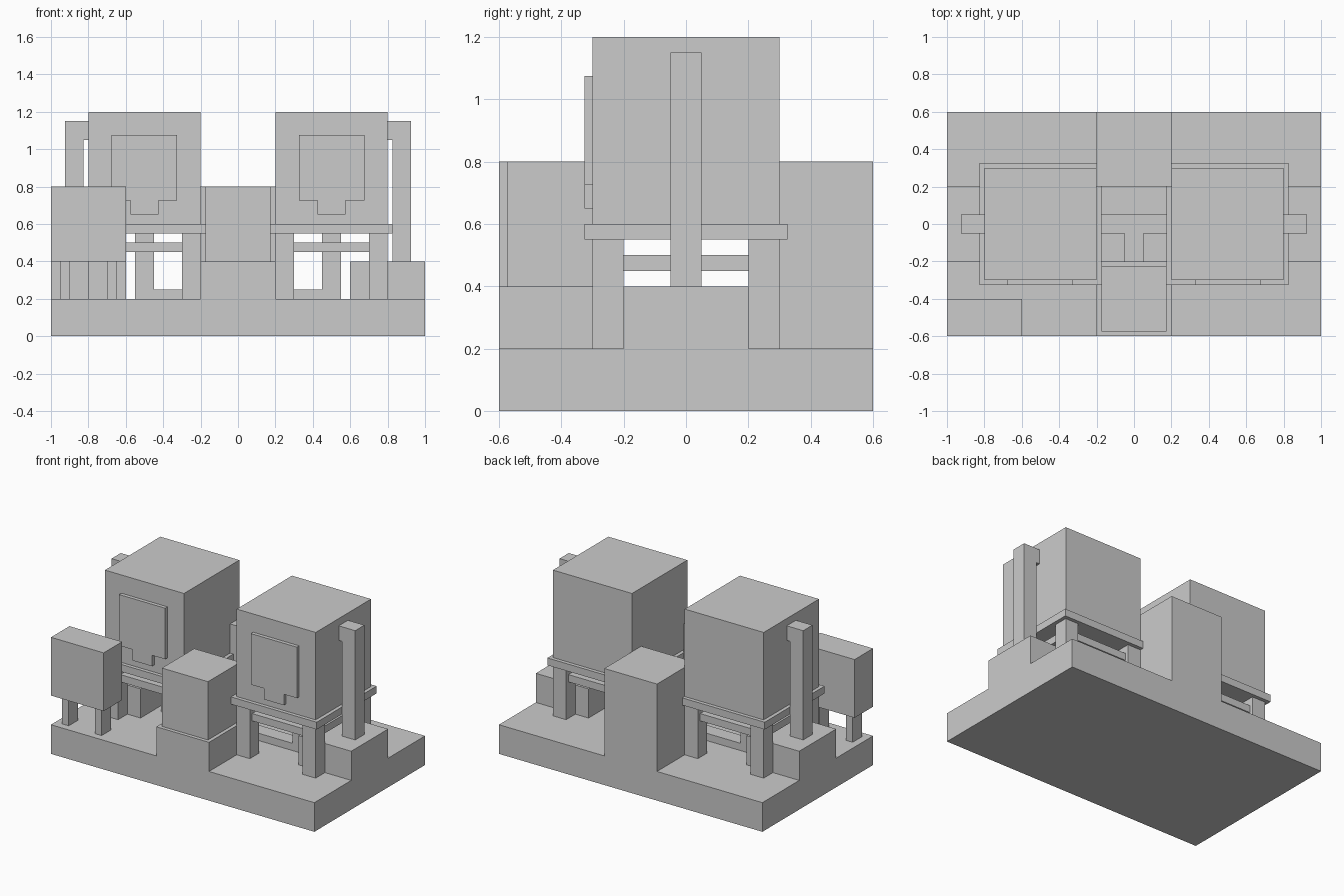
import bpy, bmesh

if "Cube" in bpy.data.objects:
    bpy.data.objects.remove(bpy.data.objects["Cube"])


def finish(bm, name, mirrored=False):
    bmesh.ops.recalc_face_normals(bm, faces=bm.faces)
    mesh = bpy.data.meshes.new(name)
    bm.to_mesh(mesh)
    bm.free()
    obj = bpy.data.objects.new(name, mesh)
    bpy.context.collection.objects.link(obj)
    if mirrored:
        mod = obj.modifiers.new("Mirror", 'MIRROR')
        mod.use_mirror_merge = False
    return obj


def prism(name, outline, y0, y1, mirrored=True):
    """Extrude an (x, z) outline from y0 to y1, optionally copied to -x."""
    bm = bmesh.new()
    face = bm.faces.new([bm.verts.new((x, y0, z)) for x, z in outline])
    new = bmesh.ops.extrude_face_region(bm, geom=[face])["geom"]
    verts = [v for v in new if isinstance(v, bmesh.types.BMVert)]
    bmesh.ops.translate(bm, verts=verts, vec=(0, y1 - y0, 0))
    return finish(bm, name, mirrored)


def box(name, x0, x1, y0, y1, z0, z1, mirrored=True):
    return prism(name, [(x0, z0), (x1, z0), (x1, z1), (x0, z1)], y0, y1, mirrored)


# Base: a 5 x 3 grid of 0.4 squares with some cells raised
bm = bmesh.new()
bmesh.ops.create_grid(bm, x_segments=5, y_segments=3, size=1)
for v in bm.verts:
    v.co.y *= 0.6


def raise_faces(faces, height):
    new = bmesh.ops.extrude_face_region(bm, geom=faces)["geom"]
    verts = [v for v in new if isinstance(v, bmesh.types.BMVert)]
    bmesh.ops.translate(bm, verts=verts, vec=(0, 0, height))


raise_faces(bm.faces[:], 0.2)
for cx, cy, height in [(-0.8, 0, 0.2), (0.8, 0, 0.2), (0, -0.4, 0.2), (0, 0.4, 0.6)]:
    cell = [f for f in bm.faces if f.normal.z ** 2 > 0.5
            and abs(f.calc_center_median().z - 0.2) < 0.01
            and abs(f.calc_center_median().x - cx) < 0.01
            and abs(f.calc_center_median().y - cy) < 0.01]
    bmesh.ops.delete(bm, geom=[], context='FACES')
    old = cell[:]
    raise_faces(old, height)
    bm.normal_update()
bmesh.ops.recalc_face_normals(bm, faces=bm.faces)
bmesh.ops.dissolve_limit(bm, angle_limit=0.01, verts=bm.verts, edges=bm.edges)
finish(bm, "base")

# Tanks on their trays
box("tank", 0.2, 0.8, -0.3, 0.3, 0.6, 1.2)
box("tank_tray", 0.175, 0.825, -0.325, 0.325, 0.55, 0.6)

# Tank front panels with a tab at the bottom
prism("tank_panel", [(0.325, 0.725), (0.425, 0.725), (0.425, 0.65), (0.575, 0.65),
                     (0.575, 0.725), (0.675, 0.725), (0.675, 1.075), (0.325, 1.075)],
      -0.325, -0.3)

# Stand legs and the rails between them
for y, place in ((-0.25, "front"), (0.25, "back")):
    for x, side in ((0.25, "inner"), (0.75, "outer")):
        box(f"{place}_{side}_leg", x - 0.05, x + 0.05, y - 0.05, y + 0.05, 0.2, 0.55)
    box(f"{place}_rail", 0.3, 0.7, y - 0.025, y + 0.025, 0.45, 0.5)
for x, side in ((0.25, "inner"), (0.75, "outer")):
    box(f"{side}_rail", x - 0.025, x + 0.025, -0.2, 0.2, 0.45, 0.5)

# Side pipes from the steps into the tank tops
prism("side_pipe", [(0.825, 0.4), (0.925, 0.4), (0.925, 1.15), (0.8, 1.15),
                    (0.8, 1.05), (0.825, 1.05)], -0.05, 0.05)

# Drain pipe under both tanks, with a branch to the front pedestal
prism("drain_pipe", [(-0.55, 0.55), (-0.55, 0.2), (0.55, 0.2), (0.55, 0.55),
                     (0.45, 0.55), (0.45, 0.25), (-0.45, 0.25), (-0.45, 0.55)],
      -0.05, 0.05, mirrored=False)
box("drain_branch", -0.05, 0.05, -0.2, -0.05, 0.2, 0.25, mirrored=False)

# Pump box on the front pedestal
box("pump_box", -0.175, 0.175, -0.575, -0.225, 0.4, 0.8, mirrored=False)

# Control cabinet on two feet
box("control_cabinet", -1, -0.6, -0.6, -0.4, 0.4, 0.8, mirrored=False)
for x, side in ((-0.95, "left"), (-0.7, "right")):
    box(f"cabinet_{side}_foot", x, x + 0.05, -0.55, -0.45, 0.2, 0.4, mirrored=False)
